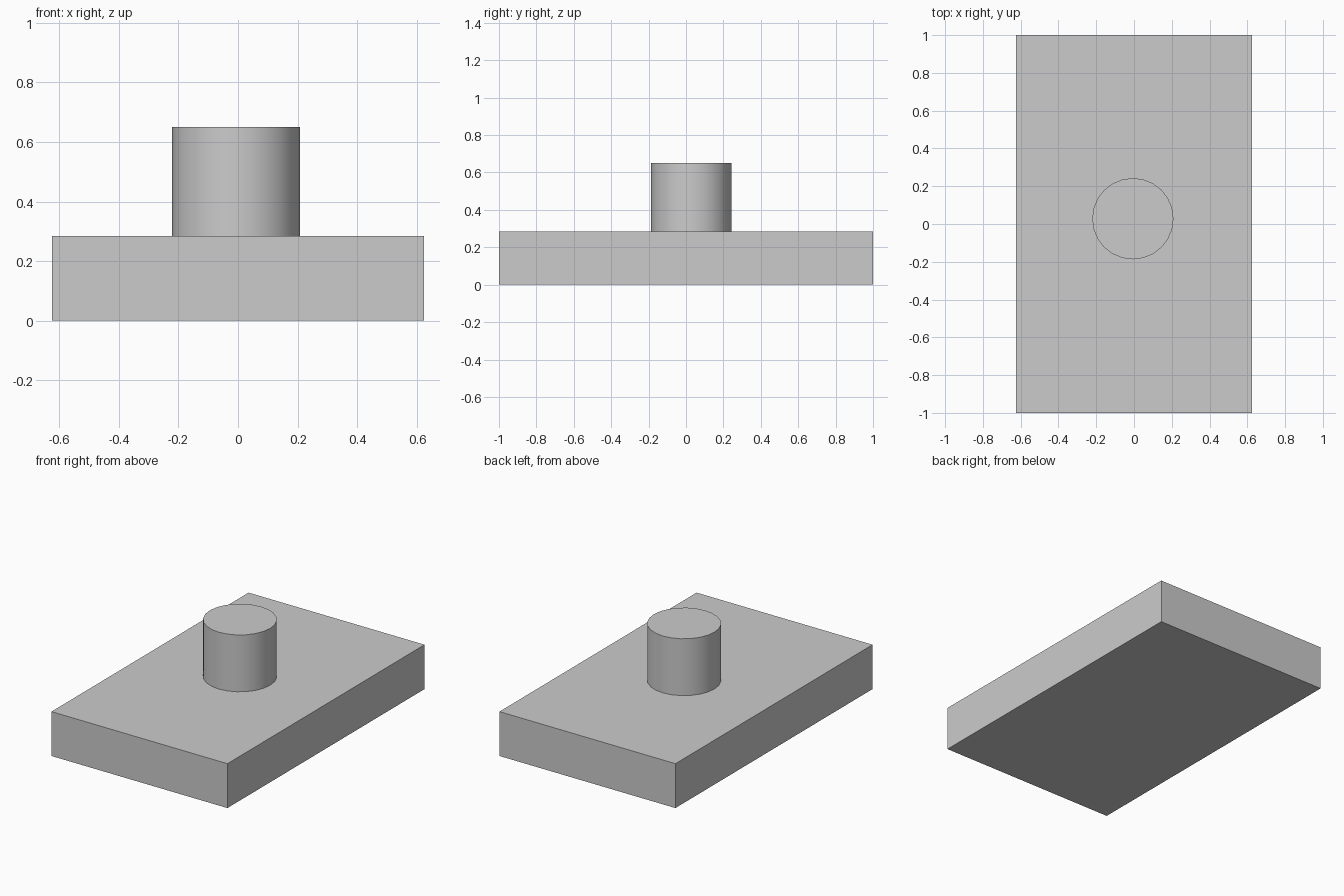
import bpy
import math

if "Cube" in bpy.data.objects:
    bpy.data.objects.remove(bpy.data.objects["Cube"])

SLAB_SIZE = (1.25, 2.0, 0.285)
PEG_CENTRE = (-0.006, 0.028)
PEG_RADIUS = 0.215
PEG_TOP = 0.65

# Flat rectangular slab standing on the ground
bpy.ops.mesh.primitive_cube_add(size=1, location=(0, 0, SLAB_SIZE[2] / 2))
slab = bpy.context.object
slab.name = "base_slab"
slab.scale = SLAB_SIZE
bpy.ops.object.transform_apply(location=False, rotation=False, scale=True)

# Round peg resting on the slab, slightly off centre
peg_height = PEG_TOP - SLAB_SIZE[2]
bpy.ops.mesh.primitive_cylinder_add(
    vertices=24, radius=PEG_RADIUS, depth=peg_height,
    location=(*PEG_CENTRE, SLAB_SIZE[2] + peg_height / 2))
peg = bpy.context.object
peg.name = "round_peg"
bpy.ops.object.shade_smooth_by_angle(angle=math.radians(30))
